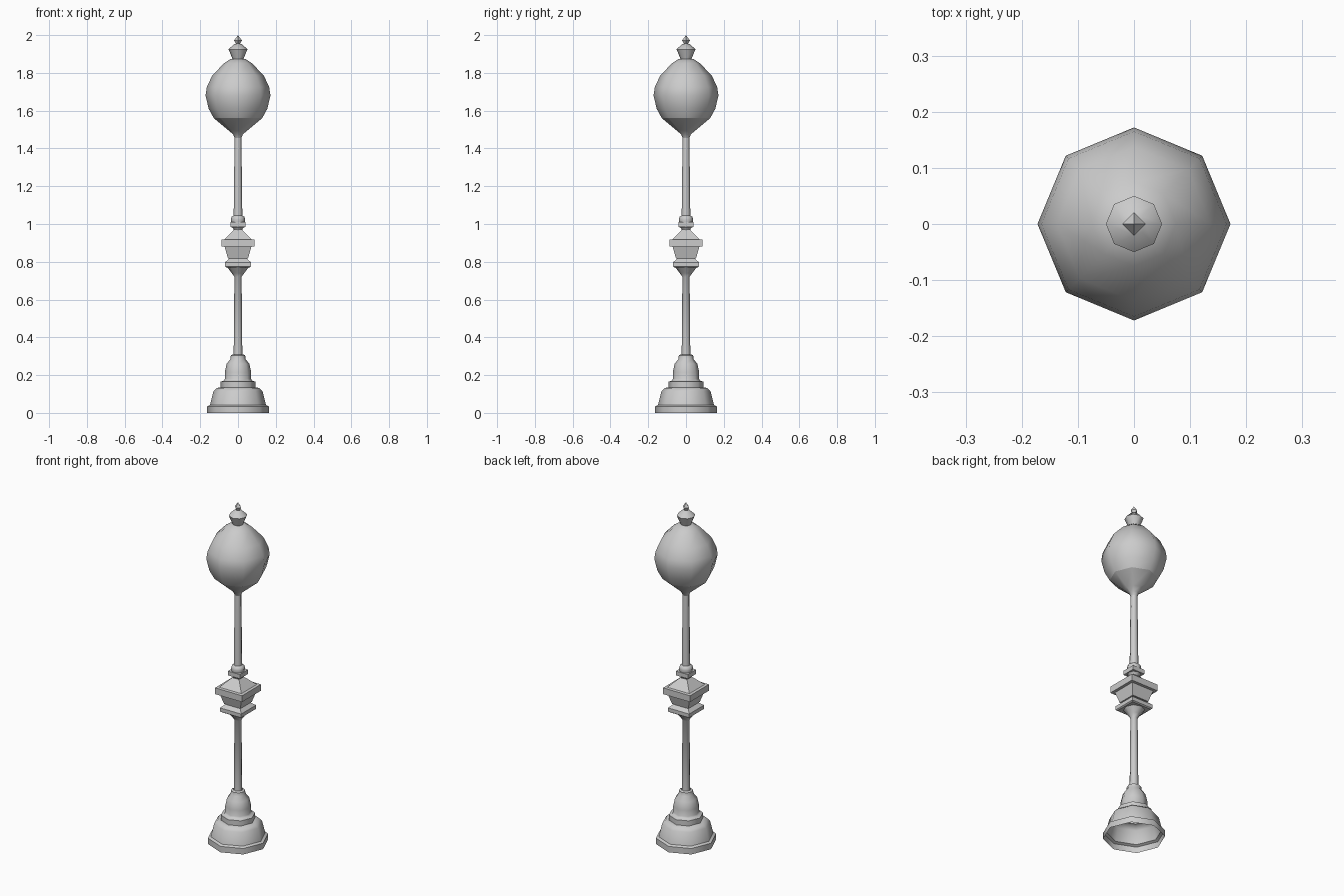
import bpy, bmesh, math

if "Cube" in bpy.data.objects:
    bpy.data.objects.remove(bpy.data.objects["Cube"])


def lathe(name, profile, sides=8, square=False, smooth=True):
    """Revolve (radius, z) points; square=True makes an axis-aligned square section."""
    bm = bmesh.new()
    n, off, k = (4, math.pi / 4, math.sqrt(2)) if square else (sides, 0.0, 1.0)
    rings = []
    for r, z in profile:
        if r == 0:
            rings.append([bm.verts.new((0, 0, z))])
        else:
            rings.append([bm.verts.new((r * k * math.cos(off + 2 * math.pi * i / n),
                                        r * k * math.sin(off + 2 * math.pi * i / n), z))
                          for i in range(n)])
    for a, b in zip(rings, rings[1:]):
        for i in range(n):
            j = (i + 1) % n
            if len(b) == 1:
                bm.faces.new((a[i], a[j], b[0]))
            elif len(a) == 1:
                bm.faces.new((a[0], b[j], b[i]))
            else:
                bm.faces.new((a[i], a[j], b[j], b[i]))
    me = bpy.data.meshes.new(name)
    bm.to_mesh(me)
    bm.free()
    ob = bpy.data.objects.new(name, me)
    bpy.context.collection.objects.link(ob)
    if smooth:
        bpy.ops.object.select_all(action='DESELECT')
        ob.select_set(True)
        bpy.context.view_layer.objects.active = ob
        bpy.ops.object.shade_smooth_by_angle(angle=math.radians(48))
    return ob


# Stepped octagonal foot, open underneath
lathe("base", [(.163, 0), (.163, .035), (.148, .042), (.130, .115), (.112, .132),
               (.092, .135), (.092, .165), (.076, .17), (.070, .18), (.070, .215),
               (.060, .26), (.040, .285), (.038, .305), (.026, .31)])

# Lower shaft flaring out under the square block
lathe("lower_pole", [(.023, .305), (.019, .72), (.033, .74), (.058, .772)])

# Square mid-height ornament
lathe("square_block", [(0, .77), (.062, .77), (.069, .775), (.069, .797), (.045, .818),
                       (.053, .818), (.071, .88), (.088, .88), (.088, .917),
                       (.072, .919), (.022, .97)], square=True, smooth=False)
lathe("neck", [(.022, .96), (.024, .975), (.036, .985)])
lathe("square_collar", [(0, .985), (.039, .985), (.039, 1.010), (0, 1.010)],
      square=True, smooth=False)
lathe("round_collar", [(.036, 1.010), (.038, 1.025), (.034, 1.038), (.022, 1.045)])

# Upper shaft and the cup that carries the globe
lathe("upper_pole", [(.023, 1.04), (.018, 1.46)])
lathe("globe_cup", [(.018, 1.455), (.026, 1.475), (.050, 1.495), (.128, 1.56)])

# Faceted globe
lathe("globe", [(.128, 1.56), (.155, 1.61), (.172, 1.68), (.165, 1.725),
                (.137, 1.785), (.075, 1.85), (.040, 1.873), (0, 1.875)])

# Crown and pointed tip
lathe("crown", [(.027, 1.868), (.050, 1.925), (.020, 1.953), (0, 1.956)])
lathe("tip", [(.008, 1.95), (.021, 1.972), (0, 2.0)], sides=4, smooth=False)
